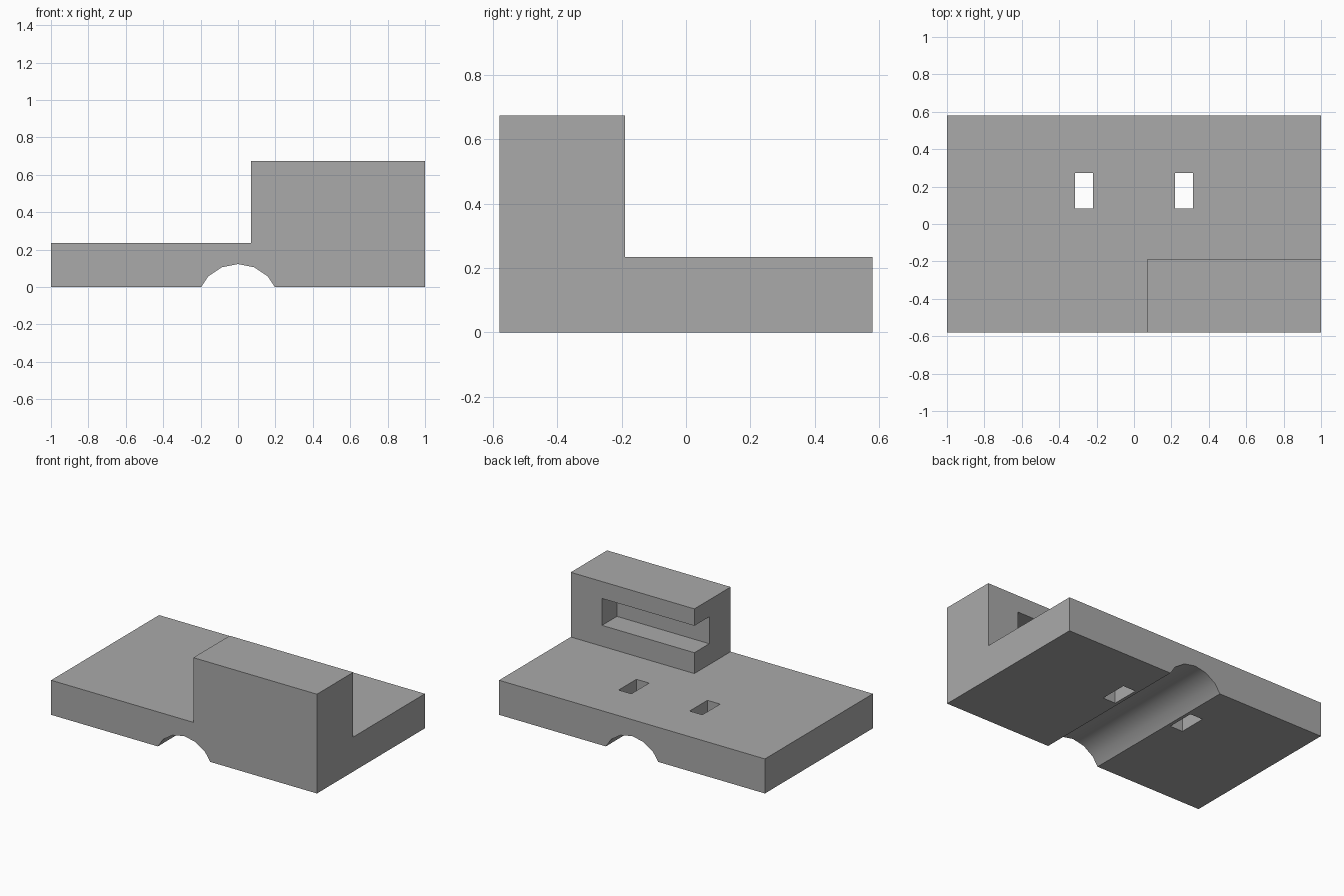
import bpy
import math
from mathutils import Matrix

default = bpy.data.objects.get("Cube")
if default:
    bpy.data.objects.remove(default, do_unlink=True)

# Single grey material
GREY = (0.4, 0.4, 0.4, 1.0)
grey = bpy.data.materials.new("plain grey")
grey.use_nodes = True
grey.diffuse_color = GREY
grey.node_tree.nodes["Principled BSDF"].inputs["Base Color"].default_value = GREY


def box(name, low, high):
    """Box spanning two opposite corners."""
    bpy.ops.mesh.primitive_cube_add(size=1)
    obj = bpy.context.object
    obj.name = name
    size = [b - a for a, b in zip(low, high)]
    centre = [(a + b) / 2 for a, b in zip(low, high)]
    obj.data.transform(Matrix.Translation(centre) @ Matrix.Diagonal((*size, 1)))
    obj.data.materials.append(grey)
    return obj


def combine(target, other, operation):
    """Apply a boolean to target and discard the helper."""
    other.hide_render = True
    mod = target.modifiers.new(operation.lower(), "BOOLEAN")
    mod.operation, mod.solver, mod.object = operation, "EXACT", other
    bpy.context.view_layer.objects.active = target
    bpy.ops.object.modifier_apply(modifier=mod.name)
    bpy.data.objects.remove(other, do_unlink=True)


HALF_Y, BASE_TOP, BLOCK_TOP = 0.58, 0.235, 0.675
BLOCK_X, BLOCK_BACK = 0.07, -0.19

# Base slab with the raised corner block
body = box("stepped_base", (-1, -HALF_Y, 0), (1, HALF_Y, BASE_TOP))
block = box("raised_block", (BLOCK_X, -HALF_Y, 0), (1, BLOCK_BACK, BLOCK_TOP))
combine(body, block, "UNION")

# Slot in the back of the block, open at its inner end
slot = box("slot_cutter", (BLOCK_X - 0.1, BLOCK_BACK - 0.16, 0.377),
           (0.765, BLOCK_BACK + 0.1, 0.56))
combine(body, slot, "DIFFERENCE")

# Pair of rectangular through holes
for side in (-1, 1):
    x = side * 0.267
    hole = box("hole_cutter", (x - 0.048, 0.083, -0.1), (x + 0.048, 0.274, 0.4))
    combine(body, hole, "DIFFERENCE")

# Faceted round channel along the underside
bpy.ops.mesh.primitive_cylinder_add(vertices=16, radius=0.224, depth=2)
channel = bpy.context.object
channel.name = "channel_cutter"
channel.data.transform(Matrix.Translation((0, 0, -0.101))
                       @ Matrix.Rotation(math.pi / 2, 4, "X"))
channel.data.materials.append(grey)
combine(body, channel, "DIFFERENCE")

# Smooth channel, crisp edges elsewhere
bpy.ops.object.select_all(action="DESELECT")
body.select_set(True)
bpy.context.view_layer.objects.active = body
bpy.ops.object.shade_smooth_by_angle(angle=math.radians(30))
